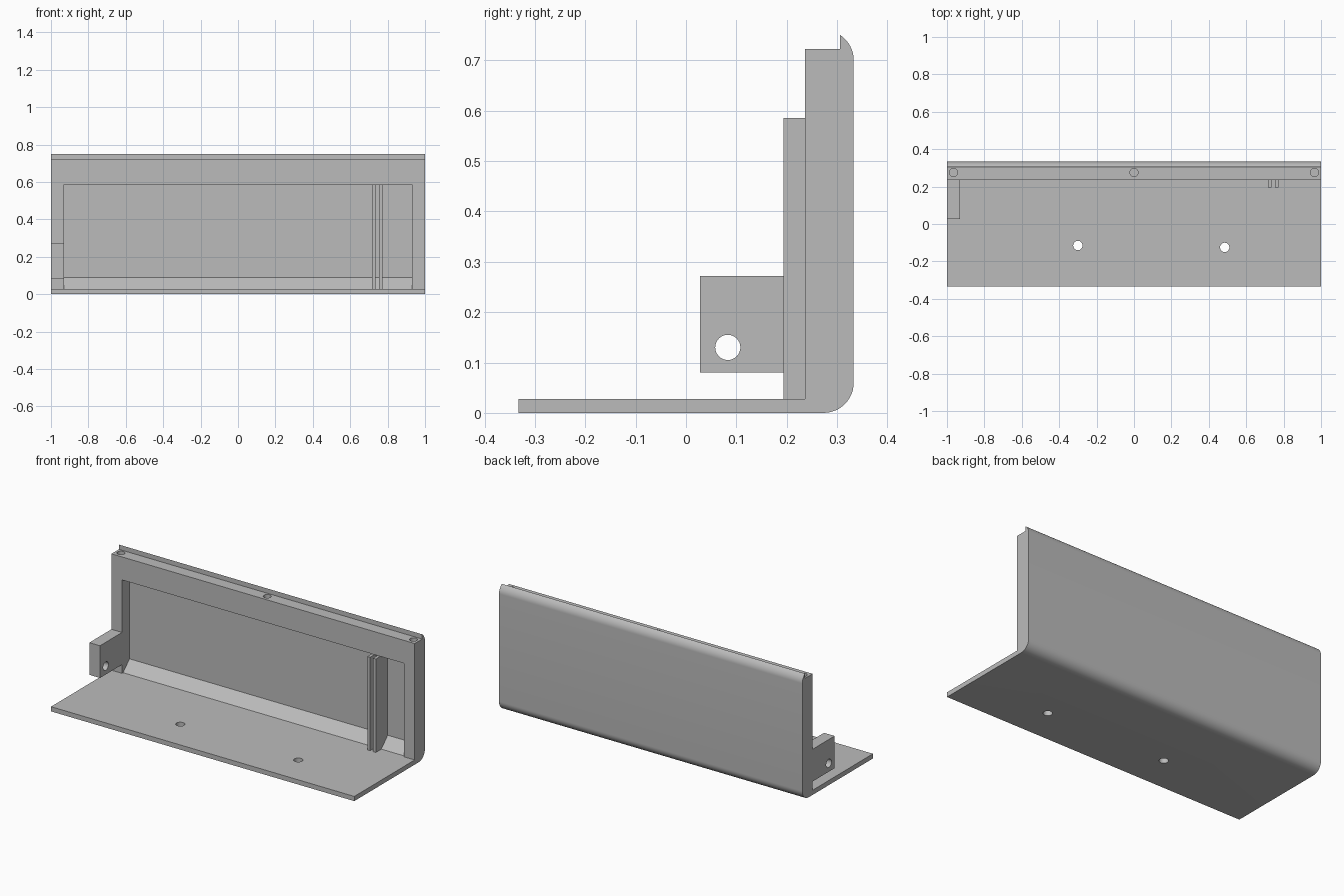
import bpy, bmesh, math

if "Cube" in bpy.data.objects:
    bpy.data.objects.remove(bpy.data.objects["Cube"], do_unlink=True)

grey = bpy.data.materials.new("plain grey")
grey.use_nodes = True
colour = (0.5, 0.5, 0.5, 1)
grey.diffuse_color = colour
grey.node_tree.nodes["Principled BSDF"].inputs["Base Color"].default_value = colour


def prism(name, profile, x0, x1):
    """Extrude a (y, z) profile along x."""
    bm = bmesh.new()
    face = bm.faces.new([bm.verts.new((x0, y, z)) for y, z in profile])
    moved = bmesh.ops.extrude_face_region(bm, geom=[face])["geom"]
    verts = [v for v in moved if isinstance(v, bmesh.types.BMVert)]
    bmesh.ops.translate(bm, verts=verts, vec=(x1 - x0, 0, 0))
    bmesh.ops.recalc_face_normals(bm, faces=bm.faces)
    mesh = bpy.data.meshes.new(name)
    bm.to_mesh(mesh)
    bm.free()
    mesh.materials.append(grey)
    obj = bpy.data.objects.new(name, mesh)
    bpy.context.collection.objects.link(obj)
    return obj


def box(name, x0, x1, y0, y1, z0, z1):
    return prism(name, [(y0, z0), (y1, z0), (y1, z1), (y0, z1)], x0, x1)


def cylinder(radius, depth, location, rotation=(0, 0, 0)):
    bpy.ops.mesh.primitive_cylinder_add(vertices=32, radius=radius, depth=depth,
                                        location=location, rotation=rotation)
    obj = bpy.context.object
    obj.data.materials.append(grey)
    return obj


def cut(target, cutter):
    cutter.hide_render = True
    mod = target.modifiers.new("cut", 'BOOLEAN')
    mod.operation, mod.solver, mod.object = 'DIFFERENCE', 'EXACT', cutter
    with bpy.context.temp_override(object=target, active_object=target):
        bpy.ops.object.modifier_apply(modifier=mod.name)
    bpy.data.objects.remove(cutter, do_unlink=True)


def arc(cy, cz, r, start, end, steps=12):
    angles = [math.radians(start + (end - start) * i / steps) for i in range(steps + 1)]
    return [(cy + r * math.cos(a), cz + r * math.sin(a)) for a in angles]


FLOOR, FRAME, LIP, BACK, R = 0.028, 0.236, 0.306, 0.333, 0.06

# L-shaped shell: floor, rounded back wall and top lip
profile = [(-BACK, FLOOR), (-BACK, 0)]
profile += arc(BACK - R, R, R, -90, 0)
profile += arc(BACK - R, 0.70, R, 0, 56.6)
profile += [(LIP, 0.722), (FRAME, 0.722), (FRAME, FLOOR)]
shell = prism("shell", profile, -1, 1)

# Recess with a sloped lower edge
cut(shell, prism("recess_cutter", [(0.2, FLOOR), (0.246, FLOOR), (LIP, 0.088),
                                   (LIP, 0.585), (0.2, 0.585)], -0.93, 0.93))

# Blind screw holes in the top, through holes in the floor
for x in (-0.965, 0, 0.965):
    cut(shell, cylinder(0.022, 0.2, (x, 0.275, 0.722)))
for x, y in ((-0.3, -0.115), (0.485, -0.125)):
    cut(shell, cylinder(0.025, 0.2, (x, y, 0)))

# Side bracket with a cross hole
bracket = box("side_bracket", -1, -0.93, 0.028, FRAME, 0.08, 0.272)
cut(bracket, cylinder(0.025, 0.3, (-0.965, 0.083, 0.13), (0, math.pi / 2, 0)))

# Pair of upright ribs forming a slot
for side, x in (("left", 0.755), ("right", 0.717)):
    box("slot_rib_" + side, x, x + 0.018, 0.194, LIP, FLOOR, 0.585)

# Smooth the rounded edges only
bpy.ops.object.select_all(action='DESELECT')
for obj in (shell, bracket):
    obj.select_set(True)
bpy.context.view_layer.objects.active = shell
bpy.ops.object.shade_smooth_by_angle(angle=math.radians(30))
